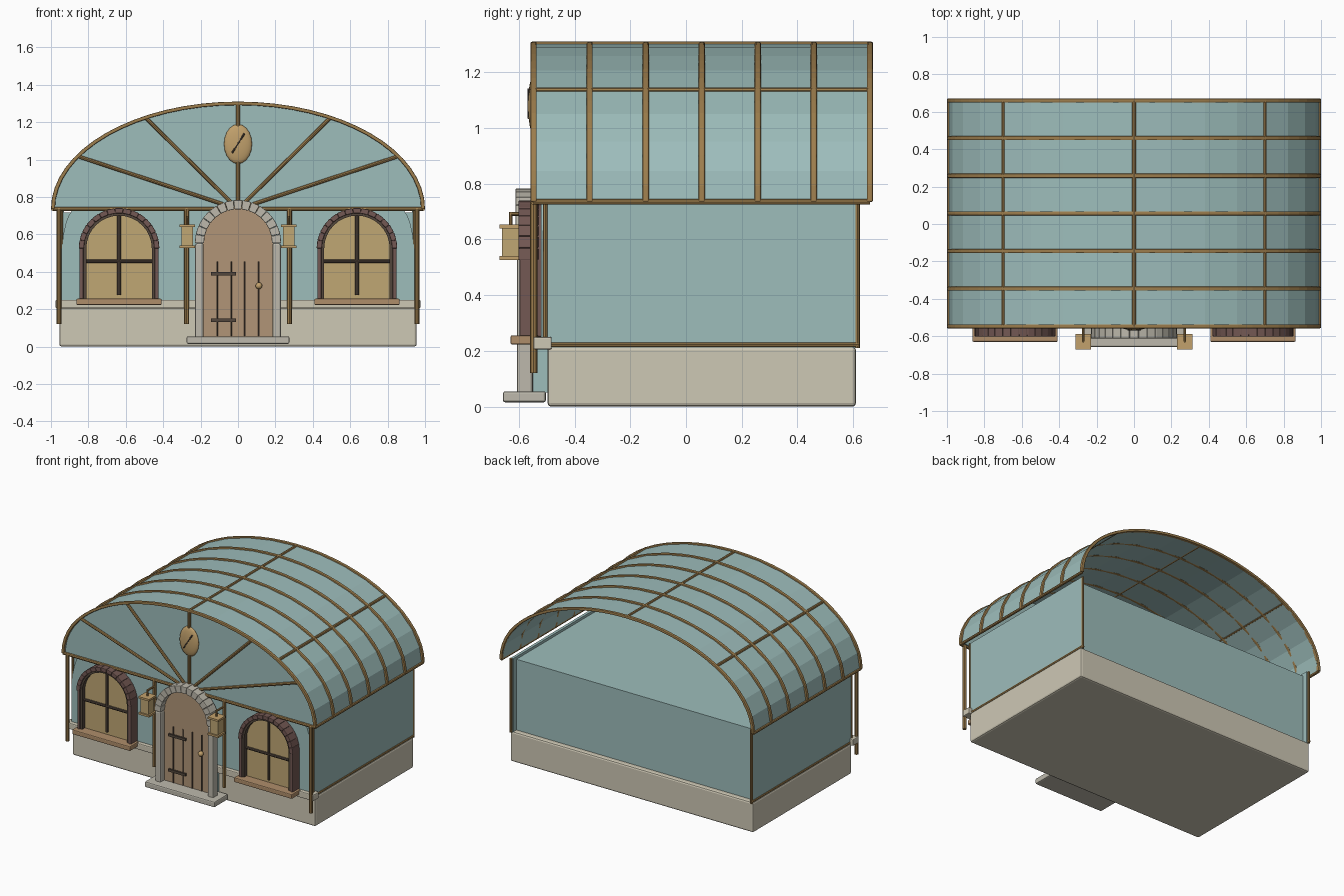
import bpy, bmesh
from math import sin, cos, pi
from mathutils import Vector, Matrix

cube = bpy.data.objects.get("Cube")
if cube:
    bpy.data.objects.remove(cube)


def material(name, *rgb):
    lin = [((c / 255 + 0.055) / 1.055) ** 2.4 for c in rgb] + [1]
    m = bpy.data.materials.new(name)
    m.use_nodes = True
    m.diffuse_color = lin
    m.node_tree.nodes["Principled BSDF"].inputs["Base Color"].default_value = lin
    return m


TEAL = material("teal panel", 157, 189, 187)
BASE = material("foundation stone", 206, 200, 181)
STONE = material("grey stone", 189, 185, 172)
DOOR = material("door wood", 177, 149, 119)
SILL = material("sill wood", 175, 141, 106)
TIMBER = material("timber trim", 158, 126, 77)
GLASS = material("amber glass", 192, 167, 116)
BRASS = material("brass", 194, 161, 108)
BRICK = material("dark brick", 115, 88, 83)
IRON = material("dark iron", 82, 70, 60)


def finish(name, bm, mat, bevel=0):
    bmesh.ops.recalc_face_normals(bm, faces=bm.faces)
    me = bpy.data.meshes.new(name)
    bm.to_mesh(me)
    bm.free()
    me.materials.append(mat)
    ob = bpy.data.objects.new(name, me)
    bpy.context.collection.objects.link(ob)
    if bevel:
        mod = ob.modifiers.new("Bevel", "BEVEL")
        mod.width = bevel
        mod.segments = 2
    return ob


def box(name, mat, x0, x1, y0, y1, z0, z1, bevel=0):
    bm = bmesh.new()
    size = Matrix.Diagonal((x1 - x0, y1 - y0, z1 - z0, 1))
    mid = Matrix.Translation(((x0 + x1) / 2, (y0 + y1) / 2, (z0 + z1) / 2))
    bmesh.ops.create_cube(bm, size=1, matrix=mid @ size)
    return finish(name, bm, mat, bevel)


def bar(name, mat, p, q, w=0.02):
    """Eight-sided rod from p to q."""
    p, q = Vector(p), Vector(q)
    bm = bmesh.new()
    rot = (q - p).to_track_quat("Z", "Y").to_matrix().to_4x4()
    bmesh.ops.create_cone(bm, cap_ends=True, segments=8, radius1=w / 2, radius2=w / 2,
                          depth=(q - p).length, matrix=Matrix.Translation((p + q) / 2) @ rot)
    return finish(name, bm, mat)


def ball(name, mat, centre, radii):
    bm = bmesh.new()
    place = Matrix.Translation(centre) @ Matrix.Diagonal((*radii, 1)) @ Matrix.Rotation(pi / 2, 4, "X")
    bmesh.ops.create_uvsphere(bm, u_segments=20, v_segments=12, radius=1, matrix=place)
    for f in bm.faces:
        f.smooth = True
    return finish(name, bm, mat)


def prism(name, mat, outline, y0, y1, bevel=0):
    """Extrude an x/z outline along y."""
    bm = bmesh.new()
    f = bm.faces.new([bm.verts.new((x, y0, z)) for x, z in outline])
    ext = bmesh.ops.extrude_face_region(bm, geom=[f])["geom"]
    verts = [v for v in ext if isinstance(v, bmesh.types.BMVert)]
    bmesh.ops.translate(bm, verts=verts, vec=(0, y1 - y0, 0))
    bm.faces.new([v for v in f.verts]) if not f.is_valid else None
    return finish(name, bm, mat, bevel)


def band(name, mat, outer, inner, y0, y1, bevel=0):
    """Open strip between two matching outlines, extruded along y."""
    bm = bmesh.new()
    rings = [[bm.verts.new((x, y, z)) for (x, z), y in
              ((o, y0), (o, y1), (i, y1), (i, y0))] for o, i in zip(outer, inner)]
    for a, b in zip(rings, rings[1:]):
        for k in range(4):
            n = (k + 1) % 4
            bm.faces.new((a[k], a[n], b[n], b[k]))
    bm.faces.new(rings[0])
    bm.faces.new(rings[-1])
    return finish(name, bm, mat, bevel)


def ellipse(a, b, n):
    return [(a * cos(pi * i / n), EAVE + b * sin(pi * i / n)) for i in range(n + 1)]


def arch(cx, half, z0, spring, n=16):
    pts = [(cx + half * cos(pi * i / n), spring + half * sin(pi * i / n)) for i in range(n + 1)]
    return [(cx + half, z0)] + pts + [(cx - half, z0)]


def arch_blocks(name, mat, cx, spring, r0, r1, y0, y1, count):
    """Wedge blocks around a half circle."""
    for k in range(count):
        a0, a1 = (pi * (k + g) / count for g in (0.01, 0.99))
        pts = [(cx + r * cos(a), spring + r * sin(a))
               for r, a in ((r0, a0), (r1, a0), (r1, a1), (r0, a1))]
        prism(name, mat, pts, y0, y1, 0.004)


EAVE = 0.735
FRONT = -0.547
BACK = 0.66

# Foundation, walls and side trim
box("foundation", BASE, -0.955, 0.955, -0.497, 0.61, 0, 0.215, 0.012)
box("front_ledge", BASE, -0.975, 0.975, FRONT, -0.482, 0.205, 0.25, 0.006)
box("wall_body", TEAL, -0.93, 0.93, -0.505, 0.575, 0.21, 0.717)
corner = [(0.87 + 0.075 * sin(pi * k / 12), 0.45 + 0.285 * cos(pi * k / 12)) for k in range(7)]
prism("facade_panel", TEAL, [(-x, z) for x, z in corner[::-1]] + corner + [(0.945, 0.22), (-0.945, 0.22)],
      -0.52, -0.5)
for s in (-1, 1):
    x = s * 0.945
    box("side_wall", TEAL, *sorted((s * 0.93, s * 0.95)), -0.5, 0.61, 0.21, EAVE)
    bar("side_base_trim", TIMBER, (x, -0.505, 0.222), (x, 0.62, 0.222), 0.02)
    for y in (-0.505, 0.615):
        bar("corner_trim", TIMBER, (x, y, 0.21), (x, y, EAVE), 0.018)

# Arched roof with ribs and long purlins
band("roof_shell", TEAL, ellipse(0.99, 0.567, 16), ellipse(0.982, 0.559, 16), FRONT, BACK)
for k in range(7):
    y = FRONT + k * (BACK - FRONT) / 6
    band("roof_rib", TIMBER, ellipse(1.0, 0.575, 32), ellipse(0.979, 0.556, 32), y - 0.011, y + 0.011, 0.005)
for k in range(5):
    a = pi * k / 4
    x, z = 0.989 * cos(a), EAVE + 0.566 * sin(a)
    bar("roof_purlin", TIMBER, (x, FRONT, z), (x, BACK, z), 0.02)

# Front gable with fan beams
prism("gable_panel", TEAL, ellipse(0.982, 0.559, 32), -0.54, -0.525)
bar("eave_beam", TIMBER, (-0.99, FRONT, EAVE), (0.99, FRONT, EAVE), 0.022)
for k in range(1, 6):
    a = pi * k / 6
    bar("fan_beam", TIMBER, (0, FRONT, EAVE), (0.98 * cos(a), FRONT, EAVE + 0.56 * sin(a)), 0.02)

# Oval medallion with slanted groove
ball("medallion", BRASS, (0, FRONT, 1.083), (0.075, 0.02, 0.106))
bar("medallion_groove", IRON, (-0.032, -0.564, 1.035), (0.035, -0.564, 1.14), 0.01)

# Front posts
for x in (-0.957, -0.275, 0.275, 0.957):
    bar("front_post", TIMBER, (x, FRONT, 0.12), (x, FRONT, EAVE), 0.026)

# Arched windows
for cx in (-0.636, 0.636):
    spring = 0.525
    prism("window_glass", GLASS, arch(cx, 0.18, 0.25, spring), -0.56, -0.515)
    band("window_frame", IRON, arch(cx, 0.192, 0.25, spring), arch(cx, 0.175, 0.25, spring), -0.59, -0.515)
    band("brick_jambs", BRICK, arch(cx, 0.212, 0.25, spring), arch(cx, 0.19, 0.25, spring), -0.597, -0.515, 0.006)
    arch_blocks("arch_brick", BRICK, cx, spring, 0.188, 0.216, -0.602, -0.53, 15)
    bar("muntin_upright", IRON, (cx, -0.562, 0.275), (cx, -0.562, 0.7), 0.02)
    bar("muntin_cross", IRON, (cx - 0.175, -0.562, 0.457), (cx + 0.175, -0.562, 0.457), 0.02)
    box("window_sill", SILL, cx - 0.228, cx + 0.228, -0.63, -0.53, 0.223, 0.256, 0.006)

# Door, stone surround and step
spring = 0.553
prism("door", DOOR, arch(0, 0.19, 0.04, spring), -0.565, -0.545)
box("door_backing", TEAL, -0.2, 0.2, -0.55, -0.49, 0.05, 0.6)
arch_blocks("arch_stone", STONE, 0, spring, 0.182, 0.231, -0.612, -0.535, 15)
for s in (-1, 1):
    box("door_jamb", STONE, *sorted((s * 0.184, s * 0.229)), -0.607, -0.55, 0.04, spring, 0.01)
for x in (-0.112, -0.037, 0.037, 0.112):
    bar("plank_groove", IRON, (x, -0.566, 0.056), (x, -0.566, 0.455), 0.008)
for z in (0.14, 0.39):
    box("door_hinge", IRON, -0.145, -0.01, -0.577, -0.56, z - 0.009, z + 0.009)
ball("door_knob", BRASS, (0.112, -0.578, 0.325), (0.018, 0.018, 0.018))
box("door_step", STONE, -0.275, 0.275, -0.657, -0.503, 0.015, 0.055, 0.008)

# Lanterns hung from the inner posts
for s in (-1, 1):
    x, y = s * 0.272, -0.629
    box("lantern_body", GLASS, x - 0.031, x + 0.031, y - 0.031, y + 0.031, 0.538, 0.642)
    for z in (0.526, 0.64):
        box("lantern_cap", BRASS, x - 0.042, x + 0.042, y - 0.041, y + 0.041, z, z + 0.014)
    bar("lantern_arm", TIMBER, (x, y, 0.692), (x, FRONT, 0.692), 0.014)
    bar("lantern_hook", TIMBER, (x, y, 0.65), (x, y, 0.698), 0.012)
